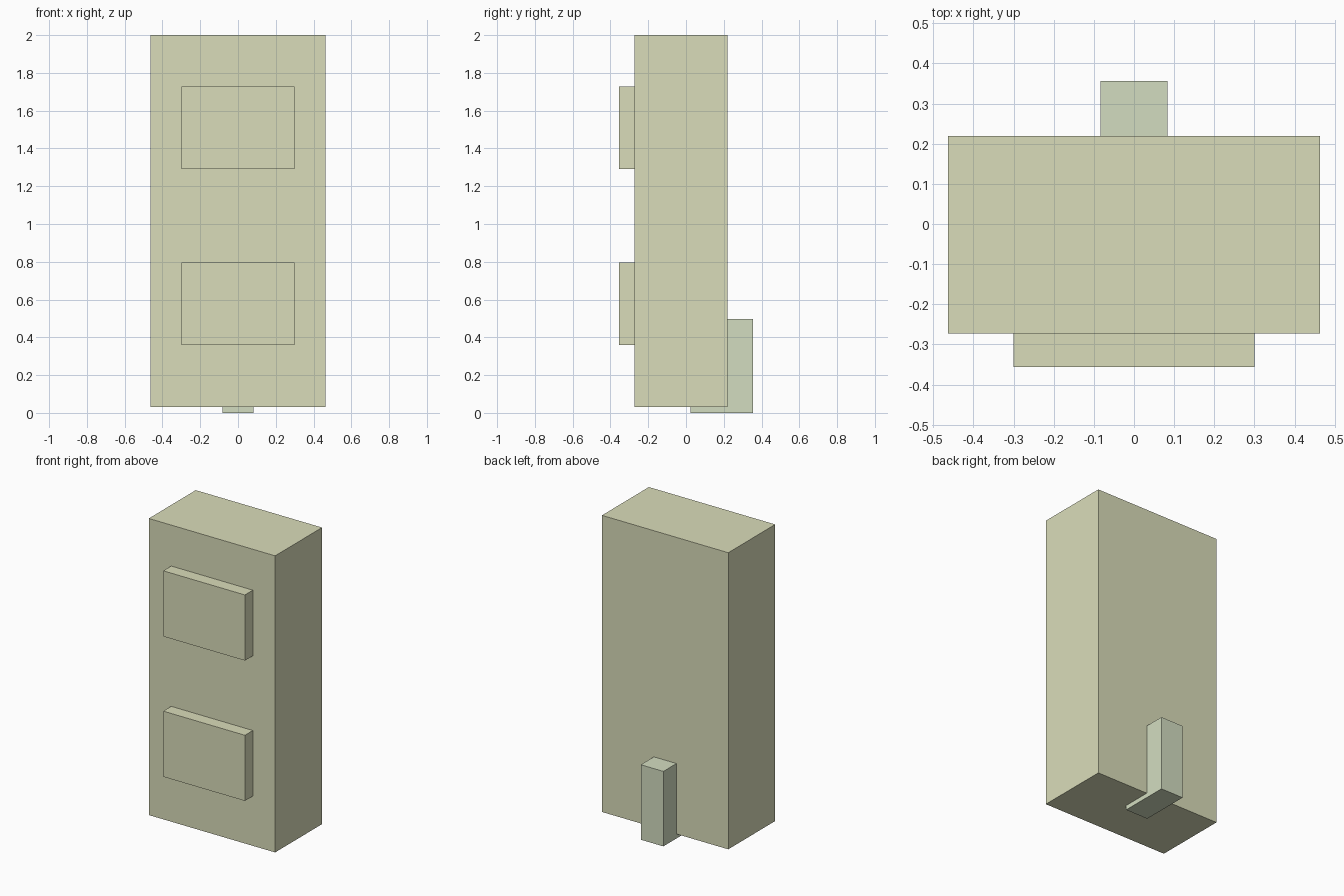
import bpy, bmesh

if "Cube" in bpy.data.objects:
    bpy.data.objects.remove(bpy.data.objects["Cube"])


def material(name, rgb):
    m = bpy.data.materials.new(name)
    m.diffuse_color = (*rgb, 1.0)
    m.use_nodes = True
    m.node_tree.nodes["Principled BSDF"].inputs["Base Color"].default_value = m.diffuse_color
    return m


def prism(name, profile, half_width, mat):
    """Extrude a (y, z) side profile symmetrically along x."""
    bm = bmesh.new()
    face = bm.faces.new([bm.verts.new((-half_width, y, z)) for y, z in profile])
    ext = bmesh.ops.extrude_face_region(bm, geom=[face])
    verts = [v for v in ext["geom"] if isinstance(v, bmesh.types.BMVert)]
    bmesh.ops.translate(bm, verts=verts, vec=(2 * half_width, 0, 0))
    bmesh.ops.recalc_face_normals(bm, faces=bm.faces)
    mesh = bpy.data.meshes.new(name)
    bm.to_mesh(mesh)
    bm.free()
    mesh.materials.append(mat)
    obj = bpy.data.objects.new(name, mesh)
    bpy.context.collection.objects.link(obj)
    return obj


def box_profile(y0, y1, z0, z1):
    return [(y0, z0), (y1, z0), (y1, z1), (y0, z1)]


FRONT, BACK, BASE = -0.273, 0.219, 0.03
cream = material("cream", (0.70, 0.72, 0.49))
pale_green = material("pale_green", (0.65, 0.72, 0.53))

# Main cabinet
prism("cabinet_body", box_profile(FRONT, BACK, BASE, 2.0), 0.464, cream)

# Two raised front panels
for name, z0 in (("lower_panel", 0.36), ("upper_panel", 1.292)):
    prism(name, box_profile(-0.356, FRONT, z0, z0 + 0.436), 0.30, cream)

# L-shaped bracket under and behind the cabinet
bracket = [(0.025, 0), (0.356, 0), (0.356, 0.498), (BACK, 0.498), (BACK, BASE), (0.025, BASE)]
prism("rear_bracket", bracket, 0.083, pale_green)
